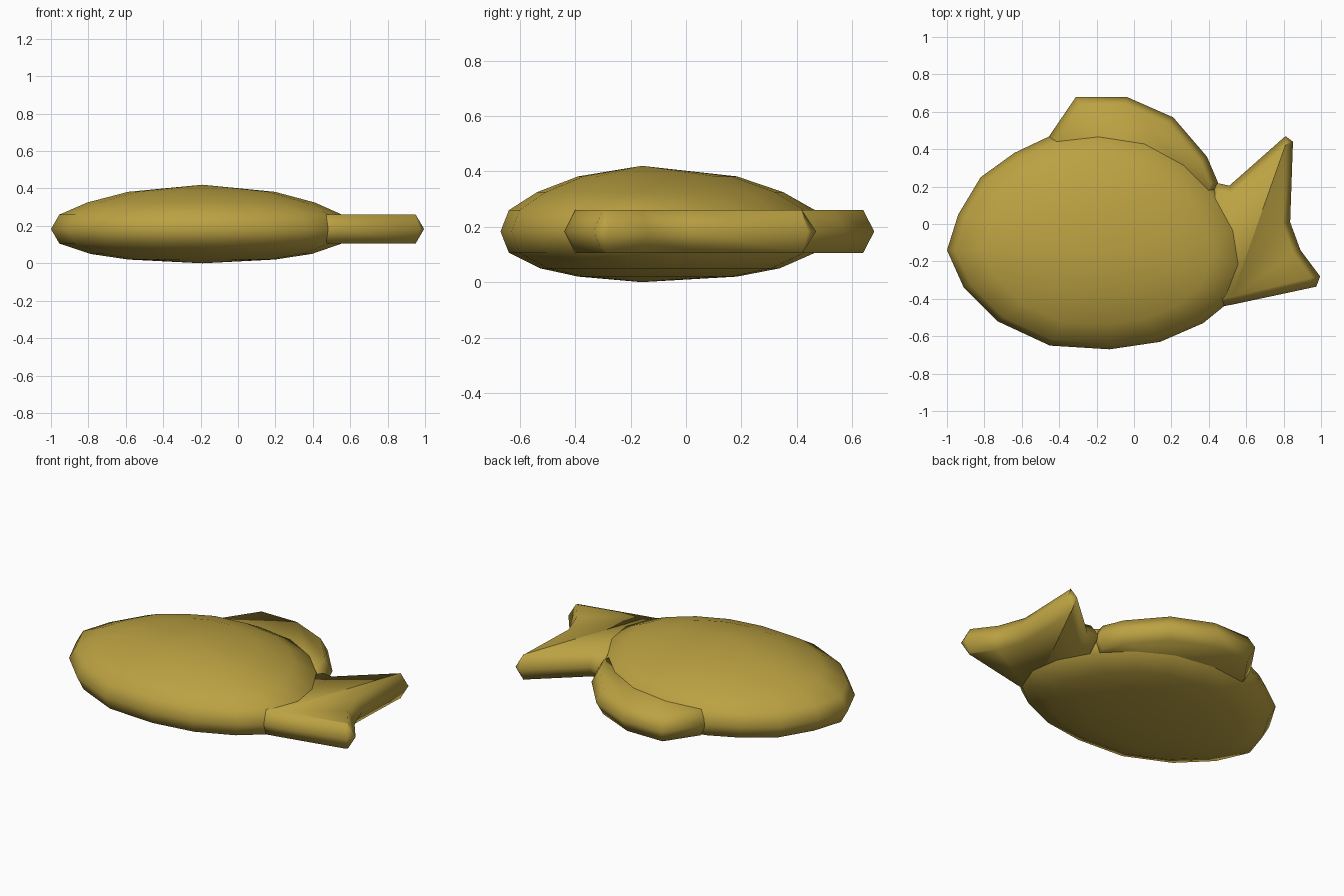
import bpy, bmesh
from mathutils import Vector

if "Cube" in bpy.data.objects:
    bpy.data.objects.remove(bpy.data.objects["Cube"])

gold = bpy.data.materials.new("old_gold")
gold.diffuse_color = (0.50, 0.36, 0.055, 1)
gold.use_nodes = True
gold.node_tree.nodes["Principled BSDF"].inputs["Base Color"].default_value = gold.diffuse_color


def finish(name, bm):
    bmesh.ops.recalc_face_normals(bm, faces=bm.faces)
    for f in bm.faces:
        f.smooth = True
    mesh = bpy.data.meshes.new(name)
    bm.to_mesh(mesh)
    bm.free()
    mesh.materials.append(gold)
    ob = bpy.data.objects.new(name, mesh)
    bpy.context.collection.objects.link(ob)
    return ob


def bridge(bm, a, b):
    n = len(a)
    for i in range(n):
        j = (i + 1) % n
        bm.faces.new((a[i], a[j], b[j], b[i]))


def inset(points, d):
    """Mitred inward offset of a counter-clockwise outline."""
    out = []
    n = len(points)
    for i in range(n):
        p = Vector(points[i])
        e1 = (p - Vector(points[i - 1])).normalized()
        e2 = (Vector(points[(i + 1) % n]) - p).normalized()
        n1, n2 = Vector((-e1.y, e1.x)), Vector((-e2.y, e2.x))
        m = (n1 + n2).normalized()
        out.append(p + m * min(d / max(m.dot(n1), 0.3), 1.5 * d))
    return out


# Flat fin with a bevelled rim
def fin(name, outline):
    bm = bmesh.new()
    small = inset(outline, 0.04)
    top = [bm.verts.new((p[0], p[1], 0.26)) for p in small]
    mid = [bm.verts.new((p[0], p[1], 0.183)) for p in outline]
    low = [bm.verts.new((p[0], p[1], 0.106)) for p in small]
    bridge(bm, top, mid)
    bridge(bm, mid, low)
    bm.faces.new(top)
    bm.faces.new(low[::-1])
    return finish(name, bm)


# Lens-shaped body: outline scaled towards the centre at several heights
outline = [(-1, -.14), (-.91, -.34), (-.73, -.52), (-.45, -.65), (-.13, -.67),
           (.14, -.63), (.37, -.53), (.53, -.40), (.60, -.22), (.57, -.03),
           (.46, .17), (.29, .34), (.07, .46), (-.19, .50), (-.45, .47),
           (-.64, .38), (-.82, .25), (-.94, .05)]
cx, cy = -0.19, -0.12
bm = bmesh.new()
rings = []
for s, z in ((.49, .382), (.76, .325), (.945, .26), (1, .183),
             (.945, .106), (.74, .05), (.49, .02)):
    rings.append([bm.verts.new((cx + (x - cx) * s, cy + (y - cy) * s, z))
                  for x, y in outline])
for a, b in zip(rings, rings[1:]):
    bridge(bm, a, b)
for ring, z in ((rings[0], .42), (rings[-1], 0.0)):
    tip = bm.verts.new((cx, -0.16, z))
    for i in range(len(ring)):
        bm.faces.new((ring[i - 1], ring[i], tip))
finish("body", bm)

# Back fin and tail fin, rooted inside the body
fin("back_fin", [(.20, .05), (.43, .14), (.45, .22), (.39, .36), (.21, .57),
                 (-.04, .68), (-.31, .68), (-.46, .46), (-.40, .25)])
fin("tail_fin", [(.30, -.10), (.28, -.30), (.37, -.46), (.53, -.43),
                 (.975, -.335), (.995, -.28), (.89, -.14), (.835, .01),
                 (.85, .44), (.81, .47), (.51, .205), (.44, .22), (.36, .10)])
